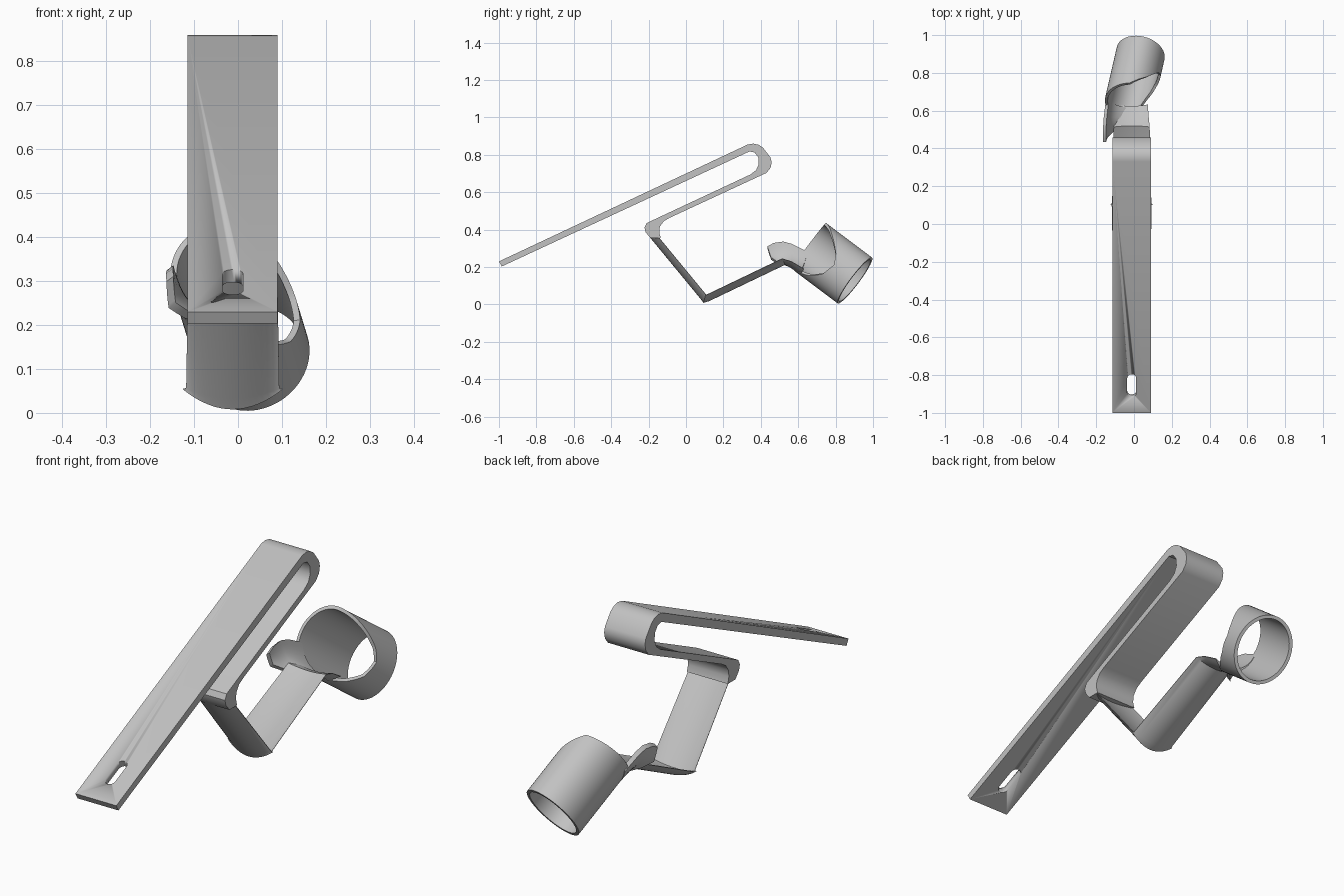
import bpy, bmesh, math
from mathutils import Vector as V

cube = bpy.data.objects.get("Cube")
if cube:
    bpy.data.objects.remove(cube, do_unlink=True)

grey = bpy.data.materials.new("plain grey")
grey.use_nodes = True
grey.diffuse_color = (0.54, 0.54, 0.54, 1)
grey.node_tree.nodes["Principled BSDF"].inputs["Base Color"].default_value = (0.54, 0.54, 0.54, 1)

MID_X = -0.012


def loft(name, rings, closed=False, angle=35):
    """Skin a row of closed rings; cap the ends unless the row is closed."""
    bm = bmesh.new()
    rows = [[bm.verts.new(p) for p in ring] for ring in rings]
    n = len(rows[0])
    pairs = list(zip(rows, rows[1:])) + ([(rows[-1], rows[0])] if closed else [])
    for a, b in pairs:
        for i in range(n):
            j = (i + 1) % n
            bm.faces.new((a[i], a[j], b[j], b[i]))
    if not closed:
        bm.faces.new(rows[0])
        bm.faces.new(rows[-1])
    bmesh.ops.recalc_face_normals(bm, faces=bm.faces)
    mesh = bpy.data.meshes.new(name)
    bm.to_mesh(mesh)
    bm.free()
    mesh.materials.append(grey)
    ob = bpy.data.objects.new(name, mesh)
    bpy.context.collection.objects.link(ob)
    bpy.ops.object.select_all(action='DESELECT')
    ob.select_set(True)
    bpy.context.view_layer.objects.active = ob
    bpy.ops.object.shade_smooth_by_angle(angle=math.radians(angle))
    return ob


# Folded flat strip: side profile (y, z) extruded across its width
profile = [(-1, .23), (.33, .855), (.36, .86), (.39, .853), (.412, .838),
           (.452, .785), (.458, .76), (.452, .73), (.43, .703),
           (-.09, .462), (-.12, .444), (-.14, .415), (-.143, .385), (-.135, .355),
           (-.19, .355), (-.215, .385), (-.222, .41), (-.21, .435), (-.185, .447),
           (.345, .695), (.375, .718), (.389, .75), (.387, .785), (.367, .812),
           (.34, .818), (-.985, .203)]
strip = loft("folded_strip", [[(x, y, z) for y, z in profile] for x in (-.115, .09)])

# Slotted hole near the free end, cut square to the strip
along, normal = V((0, .906, .423)), V((0, -.423, .906))
slot = []
for k in range(24):
    t = math.tau * (k + .5) / 24
    slot.append(V((MID_X + .024 * math.cos(t), -.85, .285))
                + along * (.024 * math.sin(t) + math.copysign(.043, math.sin(t))))
cutter = loft("slot_cutter", [[p + normal * h for p in slot] for h in (-.1, .1)])
cutter.hide_render = True
bpy.context.view_layer.objects.active = strip
cut = strip.modifiers.new("slot", 'BOOLEAN')
cut.object = cutter
cut.solver = 'EXACT'
bpy.ops.object.modifier_apply(modifier=cut.name)
bpy.data.objects.remove(cutter, do_unlink=True)

# Bent arm: rounded outside, nearly flat inside, mitred along a path
# Each stop: y, z, inward direction (y, z), width factor
stops = [(-.215, .385, .78, .62, 1), (.075, .033, .78, .62, 1.06),
         (.094, .008, .3, 1.25, 1.13), (.125, .018, -.43, .9, 1.04),
         (.53, .212, -.43, .9, .95), (.56, .195, .1, .95, .9), (.61, .16, .6, .8, .85)]
rings = []
for y, z, ny, nz, width in stops:
    ring = []
    for side in (1, -1):
        for k in range(-8, 9):
            u = side * k / 8
            depth = .036 * u * u if side > 0 else .024 + .014 * u * u
            ring.append((MID_X + .1 * width * u, y + ny * depth, z + nz * depth))
    rings.append(ring)
loft("bent_arm", rings)

# Oval sleeve with one side cut away
axis, up = V((.184, .8, -.6)), V((0, .6, .8))
side = up.cross(axis).normalized()
side = side if side.x > 0 else -side
centre = V((.035, .903, .128))
# Sleeve length by angle from the top towards the left side
cutline = [(0, .31), (35, .25), (70, .167), (90, .14), (120, .16),
           (145, .21), (165, .275), (180, .29), (250, .31), (360, .31)]


def reach(deg):
    for (a, p), (b, q) in zip(cutline, cutline[1:]):
        if a <= deg <= b:
            return p + (q - p) * (deg - a) / (b - a)


rings = []
for k in range(72):
    t = math.radians(k * 5)
    start = -axis * (reach(k * 5) - .024 * math.sin(t))
    outer, inner = [centre + side * (.13 - w) * math.sin(t) + up * (.153 - w) * math.cos(t)
                    for w in (0, .015)]
    rings.append([outer + start, outer, inner, inner + start])
loft("oval_sleeve", rings, closed=True)

# Curled flange joining the arm to the right side of the sleeve
edges = [((-.155, .435, .305), (-.15, .455, .245)), ((-.156, .47, .323), (-.115, .49, .222)),
         ((-.155, .52, .33), (-.085, .53, .215)), ((-.152, .565, .318), (-.05, .565, .2)),
         ((-.142, .65, .275), (-.02, .61, .17))]
bulge = V((-.8, 0, -.6))
rings = []
for top, low in edges:
    top, low = V(top), V(low)
    size = .2 * abs(top.x - low.x)
    curve = [top.lerp(low, k / 8) + bulge * size * math.sin(math.pi * k / 8) for k in range(9)]
    rings.append([p + bulge * .01 for p in curve] + [p - bulge * .01 for p in reversed(curve)])
loft("curled_flange", rings)
